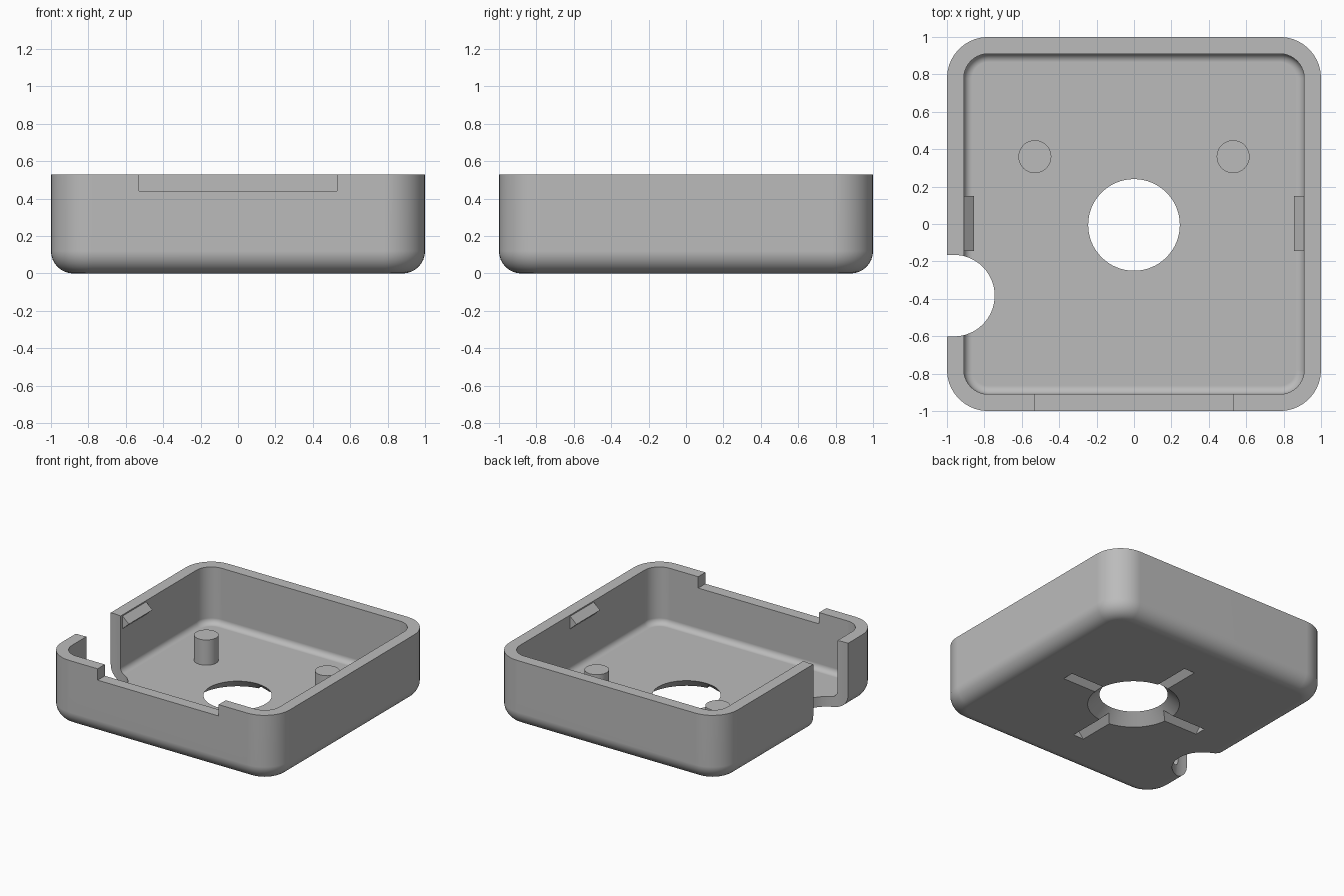
import bpy, bmesh
from math import sin, cos, pi, radians
from mathutils import Matrix, Vector

if "Cube" in bpy.data.objects:
    bpy.data.objects.remove(bpy.data.objects["Cube"], do_unlink=True)

grey = bpy.data.materials.new("plain grey")
grey.use_nodes = True
grey.diffuse_color = (0.5, 0.5, 0.5, 1)
grey.node_tree.nodes["Principled BSDF"].inputs["Base Color"].default_value = (0.5, 0.5, 0.5, 1)

HEIGHT, FLOOR, WALL = 0.53, 0.08, 0.09


def make_object(name, bm):
    bmesh.ops.recalc_face_normals(bm, faces=bm.faces)
    mesh = bpy.data.meshes.new(name)
    bm.to_mesh(mesh)
    bm.free()
    mesh.materials.append(grey)
    obj = bpy.data.objects.new(name, mesh)
    bpy.context.scene.collection.objects.link(obj)
    return obj


def loft(name, rings):
    """Closed solid through rings of equal point count, capped at both ends."""
    bm = bmesh.new()
    loops = [[bm.verts.new(p) for p in ring] for ring in rings]
    for a, b in zip(loops, loops[1:]):
        for i in range(len(a)):
            j = (i + 1) % len(a)
            bm.faces.new((a[i], a[j], b[j], b[i]))
    bm.faces.new(loops[0])
    bm.faces.new(loops[-1])
    return make_object(name, bm)


def rounded_square(inset, z, steps=10):
    """Square outline with rounded corners, shrunk by inset."""
    radius, centre = 0.22 - inset, 0.78
    ring = []
    for k, (sx, sy) in enumerate([(1, 1), (-1, 1), (-1, -1), (1, -1)]):
        for i in range(steps + 1):
            a = (k + i / steps) * pi / 2
            ring.append((sx * centre + radius * cos(a), sy * centre + radius * sin(a), z))
    return ring


def circle(x, y, z, radius, n=64):
    return [(x + radius * cos(2 * pi * i / n), y + radius * sin(2 * pi * i / n), z)
            for i in range(n)]


def prism(name, points, start, end, turn=0):
    """Profile in the x-z plane, swept along y, then turned about z."""
    rot = Matrix.Rotation(radians(turn), 3, "Z")
    return loft(name, [[rot @ Vector((x, y, z)) for x, z in points] for y in (start, end)])


def box(name, x0, x1, y0, y1, z0, z1):
    return prism(name, [(x0, z0), (x1, z0), (x1, z1), (x0, z1)], y0, y1)


def cut(obj, cutter):
    mod = obj.modifiers.new("cut", "BOOLEAN")
    mod.operation, mod.solver, mod.object = "DIFFERENCE", "EXACT", cutter
    bpy.context.view_layer.update()
    deps = bpy.context.evaluated_depsgraph_get()
    mesh = bpy.data.meshes.new_from_object(obj.evaluated_get(deps))
    obj.modifiers.clear()
    obj.data = mesh
    bpy.data.objects.remove(cutter, do_unlink=True)


def smooth(obj):
    bpy.ops.object.select_all(action="DESELECT")
    obj.select_set(True)
    bpy.context.view_layer.objects.active = obj
    bpy.ops.object.shade_smooth_by_angle(angle=radians(30))
    obj.modifiers.new("even shading", "WEIGHTED_NORMAL").keep_sharp = True


# Tray shell: rounded bottom edge, straight walls, flat rim, small inner fillet
outer, inner, steps = 0.12, 0.045, 8
arc = [i * pi / 2 / steps for i in range(steps + 1)]
rings = [rounded_square(outer * (1 - sin(a)), outer * (1 - cos(a))) for a in arc]
rings += [rounded_square(0, HEIGHT), rounded_square(WALL, HEIGHT)]
rings += [rounded_square(WALL + inner * (1 - cos(a)), FLOOR + inner * (1 - sin(a))) for a in arc]
tray = loft("tray_shell", rings)

# Tapered hole through the floor, wider underneath
slope = (0.33 - 0.245) / FLOOR
cut(tray, loft("hole_cutter", [circle(0, -0.005, z, 0.33 - slope * z) for z in (-0.05, FLOOR + 0.05)]))

# Crossed V grooves under the floor
for turn in (0, 90):
    cut(tray, prism("groove_cutter", [(-0.065, -0.02), (0.065, -0.02), (0, 0.05)], -0.62, 0.62, turn))

# Round-ended side opening through wall and floor
opening = [(-1.2, -0.6)]
for i in range(33):
    a = -pi / 2 + pi * i / 32
    opening.append((-0.963 + 0.218 * cos(a), -0.383 + 0.218 * sin(a)))
opening.append((-1.2, -0.165))
cut(tray, loft("opening_cutter", [[(x, y, z) for x, y in opening] for z in (-0.1, 0.7)]))

# Shallow notch in the front rim
cut(tray, box("notch_cutter", -0.53, 0.53, -1.1, -0.85, 0.44, 0.7))
smooth(tray)

# Mirrored posts and snap clips
for side, s in (("left", 1), ("right", -1)):
    smooth(loft(side + "_post", [circle(s * 0.53, 0.36, z, 0.088, 40) for z in (FLOOR - 0.02, 0.28)]))
    prism(side + "_clip", [(s * 0.93, 0.52), (s * 0.91, 0.52), (s * 0.855, 0.47),
                           (s * 0.91, 0.42), (s * 0.93, 0.42)], -0.145, 0.15)
